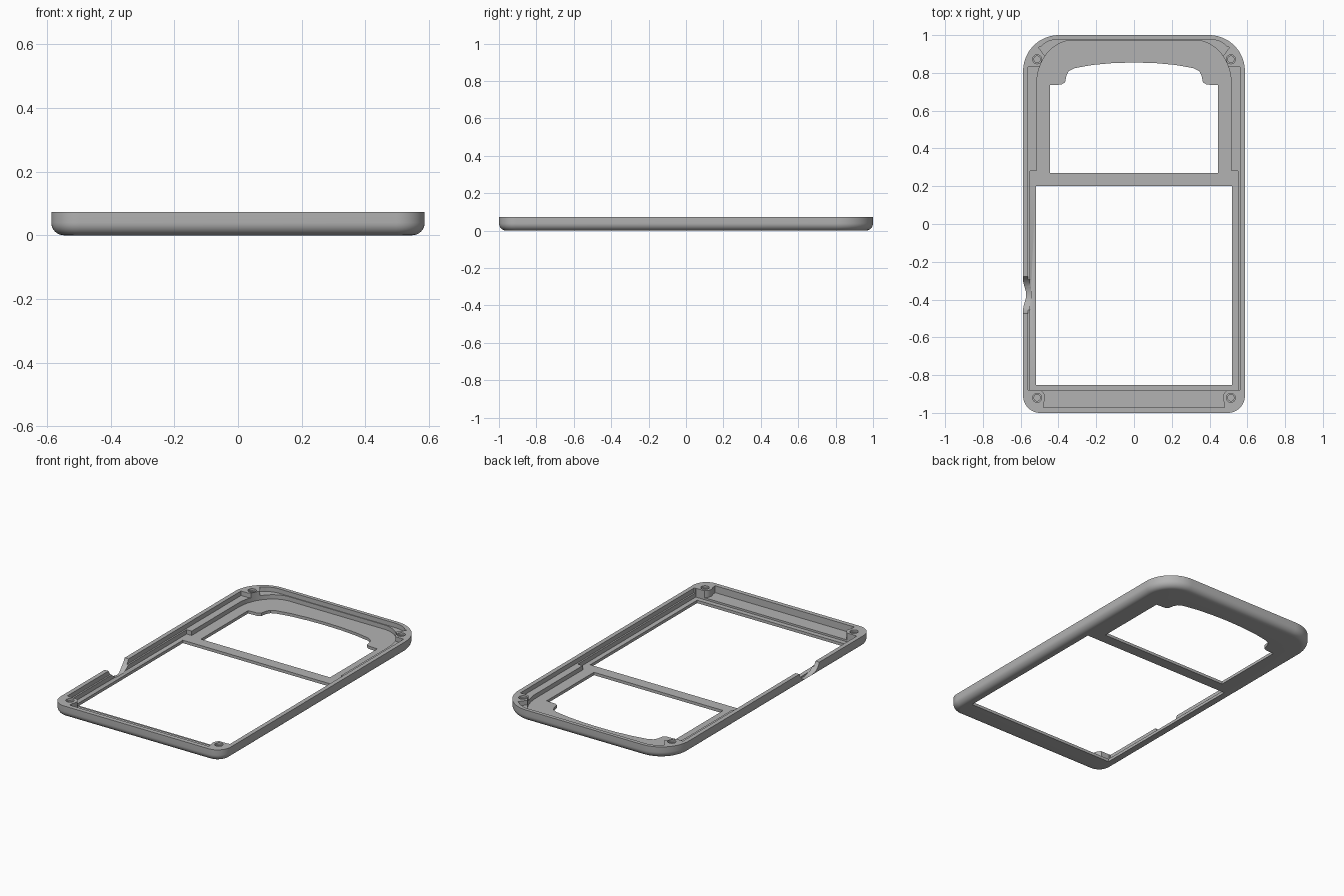
import bpy, bmesh, math

cube = bpy.data.objects.get("Cube")
if cube:
    bpy.data.objects.remove(cube, do_unlink=True)

W, L, H = 0.587, 1.0, 0.073   # half width, half length, height
FILLET = 0.04
FLOOR, LEDGE, ABOVE = 0.018, 0.045, 0.12

grey = bpy.data.materials.new("plain_grey")
grey.use_nodes = True
grey.diffuse_color = (0.45, 0.45, 0.45, 1)
grey.node_tree.nodes["Principled BSDF"].inputs["Base Color"].default_value = (0.45, 0.45, 0.45, 1)


def arc(cx, cy, rx, ry, start, end, steps=12):
    angles = [math.radians(start + (end - start) * i / steps) for i in range(steps + 1)]
    return [(cx + rx * math.cos(a), cy + ry * math.sin(a)) for a in angles]


def mirrored(half):
    """Close a right-hand outline, listed bottom to top, across x = 0."""
    return half + [(-x, y) for x, y in reversed(half) if x > 1e-6]


def rect(x, y0, y1):
    return mirrored([(x, y0), (x, y1)])


def loft(name, rings):
    """Skin equal-length rings of 3D points and cap both ends."""
    bm = bmesh.new()
    rows = [[bm.verts.new(p) for p in ring] for ring in rings]
    n = len(rows[0])
    for low, high in zip(rows, rows[1:]):
        for i in range(n):
            j = (i + 1) % n
            bm.faces.new((low[i], low[j], high[j], high[i]))
    bm.faces.new(rows[0][::-1])
    bm.faces.new(rows[-1])
    bmesh.ops.recalc_face_normals(bm, faces=bm.faces)
    mesh = bpy.data.meshes.new(name)
    bm.to_mesh(mesh)
    bm.free()
    mesh.materials.append(grey)
    obj = bpy.data.objects.new(name, mesh)
    bpy.context.collection.objects.link(obj)
    return obj


def prism(name, outline, z0, z1=ABOVE):
    return loft(name, [[(x, y, z) for x, y in outline] for z in (z0, z1)])


def shell_outline(inset):
    low, high = 0.09, 0.19
    return mirrored(
        arc(W - low, -L + low, low - inset, low - inset, -90, 0)
        + arc(W - high, L - high, high - inset, high - inset, 0, 90, 20))


# Outer shell with a rounded lower edge
rings = []
for i in range(9):
    a = math.radians(90 * i / 8)
    inset, z = FILLET * (1 - math.sin(a)), FILLET * (1 - math.cos(a))
    rings.append([(x, y, z) for x, y in shell_outline(inset)])
rings.append([(x, y, H) for x, y in shell_outline(0)])
frame = loft("phone_front_frame", rings)
bpy.context.view_layer.objects.active = frame
frame.select_set(True)


def cut(cutter):
    cutter.hide_render = True
    mod = frame.modifiers.new("cut", "BOOLEAN")
    mod.operation, mod.solver, mod.object = "DIFFERENCE", "EXACT", cutter
    bpy.ops.object.modifier_apply(modifier=mod.name)
    bpy.data.objects.remove(cutter, do_unlink=True)


# Shallow recess that leaves the upper screw bosses standing
ledge = [(0.56, -0.88), (0.56, 0.83), (0.51, 0.83)]
ledge += [(0.475, 0.85), (0.465, 0.88), (0.505, 0.935)]
ledge += arc(0.40, 0.905, 0.105, 0.072, 30, 90, 6)
cut(prism("ledge_recess", mirrored(ledge), LEDGE))

# Deep arched recess above the bar and deep recess below it
arch = [(0.515, 0.27)] + arc(0.325, 0.74, 0.19, 0.232, 0, 90, 16)
cut(prism("arched_recess", mirrored(arch), FLOOR))
cut(prism("screen_recess", rect(0.55, -0.882, 0.28), FLOOR))

# Channel between the lower bosses
channel = [(0.48, -0.972)] + arc(0.515, -0.92, 0.045, 0.045, 210, 120, 6) + [(0.49, -0.875)]
cut(prism("lower_channel", mirrored(channel), 0.03))

# Openings through the floor
cut(prism("screen_opening", rect(0.52, -0.852, 0.2), -0.05))
upper = [(0.445, 0.27), (0.445, 0.735), (0.385, 0.738), (0.365, 0.75)]
upper += [(0.358, 0.785), (0.345, 0.81), (0.315, 0.825), (0.22, 0.842), (0.11, 0.852), (0, 0.855)]
cut(prism("upper_opening", mirrored(upper), -0.05))

# Blind screw holes with a wider mouth
for side in (-1, 1):
    for y in (0.872, -0.92):
        for radius, depth in ((0.024, 0.06), (0.017, 0.02)):
            hole = arc(side * 0.513, y, radius, radius, 0, 345, 23)
            cut(prism("screw_hole", hole, depth))

# Scooped finger notch in the right wall
scoop = arc(-0.375, 0.115, 0.107, 0.107, 180, 360, 24) + [(-0.268, 0.2), (-0.482, 0.2)]
cut(loft("finger_notch", [[(x, y, z) for y, z in scoop] for x in (-0.7, -0.546)]))

bpy.ops.object.shade_smooth_by_angle(angle=math.radians(30))
